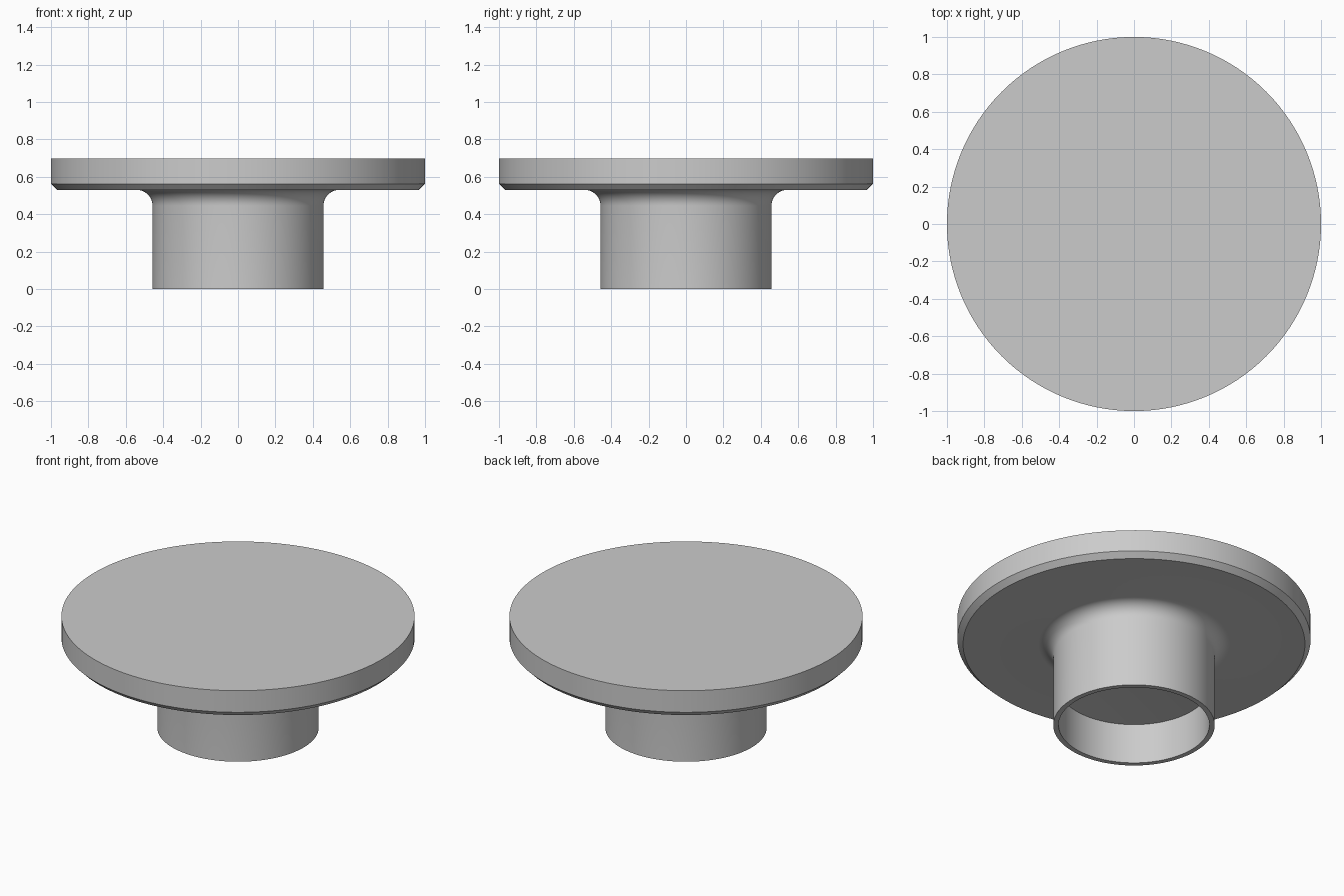
import bpy
import bmesh
import math

cube = bpy.data.objects.get("Cube")
if cube:
    bpy.data.objects.remove(cube, do_unlink=True)

SEGMENTS = 128

# One plain grey for the whole part
grey = bpy.data.materials.new("plain grey")
grey.use_nodes = True
colour = (0.6, 0.6, 0.6, 1)
grey.diffuse_color = colour
grey.node_tree.nodes["Principled BSDF"].inputs["Base Color"].default_value = colour


def lathe(name, profile):
    """Spin a (radius, height) profile around z into a smooth-sided solid."""
    bm = bmesh.new()
    verts = [bm.verts.new((r, 0, z)) for r, z in profile]
    edges = [bm.edges.new(pair) for pair in zip(verts, verts[1:])]
    bmesh.ops.spin(bm, geom=verts + edges, cent=(0, 0, 0), axis=(0, 0, 1),
                   angle=math.tau, steps=SEGMENTS, use_merge=True)
    bmesh.ops.remove_doubles(bm, verts=bm.verts, dist=1e-5)
    bmesh.ops.recalc_face_normals(bm, faces=bm.faces)
    mesh = bpy.data.meshes.new(name)
    bm.to_mesh(mesh)
    bm.free()
    obj = bpy.data.objects.new(name, mesh)
    bpy.context.collection.objects.link(obj)
    mesh.materials.append(grey)
    bpy.ops.object.select_all(action="DESELECT")
    obj.select_set(True)
    bpy.context.view_layer.objects.active = obj
    bpy.ops.object.shade_smooth_by_angle(angle=math.radians(25))
    return obj


stem, bore, fillet, chamfer = 0.457, 0.427, 0.085, 0.032
underside, top = 0.53, 0.697

# Blind bore with a slightly conical floor, then the stem's rim
profile = [(0, 0.28), (bore, 0.25), (bore, 0), (stem, 0)]

# Fillet between stem and disc
for i in range(11):
    a = math.radians(9 * i)
    profile.append((stem + fillet * (1 - math.cos(a)),
                    underside - fillet * (1 - math.sin(a))))

# Disc with a chamfered lower edge and a flat top
profile += [(1 - chamfer, underside), (1, underside + chamfer), (1, top), (0, top)]

lathe("flanged_knob", profile)
